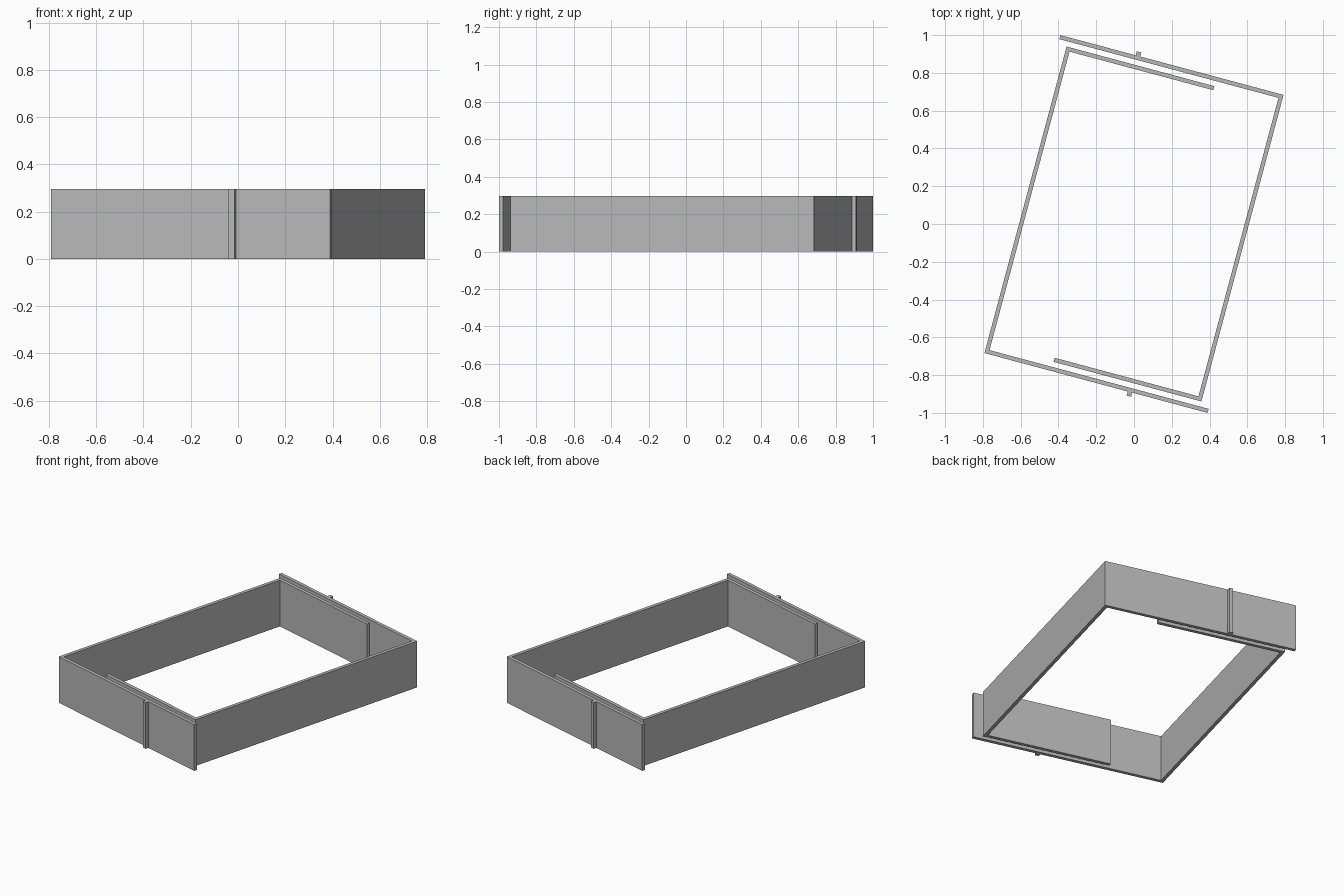
import bpy
import bmesh
import math
from mathutils import Matrix

if "Cube" in bpy.data.objects:
    bpy.data.objects.remove(bpy.data.objects["Cube"])

H = 0.296          # wall height
T = 0.022          # sheet thickness
TURN = math.radians(-15)
SIDE = 0.588       # outer half width of the ring
OUTER = 0.865      # outer face of the long end flap
INNER = 0.815      # outer face of the short overlapping flap
FLAP_END = 0.635   # free end of the long flap
RETURN_END = 0.222 # free end of the short flap

grey = bpy.data.materials.new("plain_grey")
grey.diffuse_color = (0.48, 0.48, 0.48, 1)
grey.use_nodes = True
grey.node_tree.nodes["Principled BSDF"].inputs["Base Color"].default_value = grey.diffuse_color


def extrude_profile(name, points, angle):
    """Upright prism from a plan outline, turned about z."""
    bm = bmesh.new()
    face = bm.faces.new([bm.verts.new((x, y, 0)) for x, y in points])
    top = bmesh.ops.extrude_face_region(bm, geom=[face])["geom"]
    bmesh.ops.translate(bm, vec=(0, 0, H),
                        verts=[v for v in top if isinstance(v, bmesh.types.BMVert)])
    bmesh.ops.recalc_face_normals(bm, faces=bm.faces)
    bm.transform(Matrix.Rotation(angle, 4, 'Z'))
    mesh = bpy.data.meshes.new(name)
    bm.to_mesh(mesh)
    bm.free()
    mesh.materials.append(grey)
    obj = bpy.data.objects.new(name, mesh)
    bpy.context.collection.objects.link(obj)
    return obj


# Hooked wall: long flap, side wall and short return flap in one bent sheet
wall = [(FLAP_END, -OUTER), (FLAP_END, T - OUTER), (T - SIDE, T - OUTER),
        (T - SIDE, INNER - T), (RETURN_END, INNER - T), (RETURN_END, INNER),
        (-SIDE, INNER), (-SIDE, -OUTER)]

# Upright rib on the outside of the long flap
rib = [(0.197, -OUTER - T), (RETURN_END, -OUTER - T),
       (RETURN_END, -OUTER), (0.197, -OUTER)]

# Two identical halves, half a turn apart
for side, angle in (("left", TURN), ("right", TURN + math.pi)):
    extrude_profile(side + "_wall", wall, angle)
    extrude_profile(side + "_rib", rib, angle)
